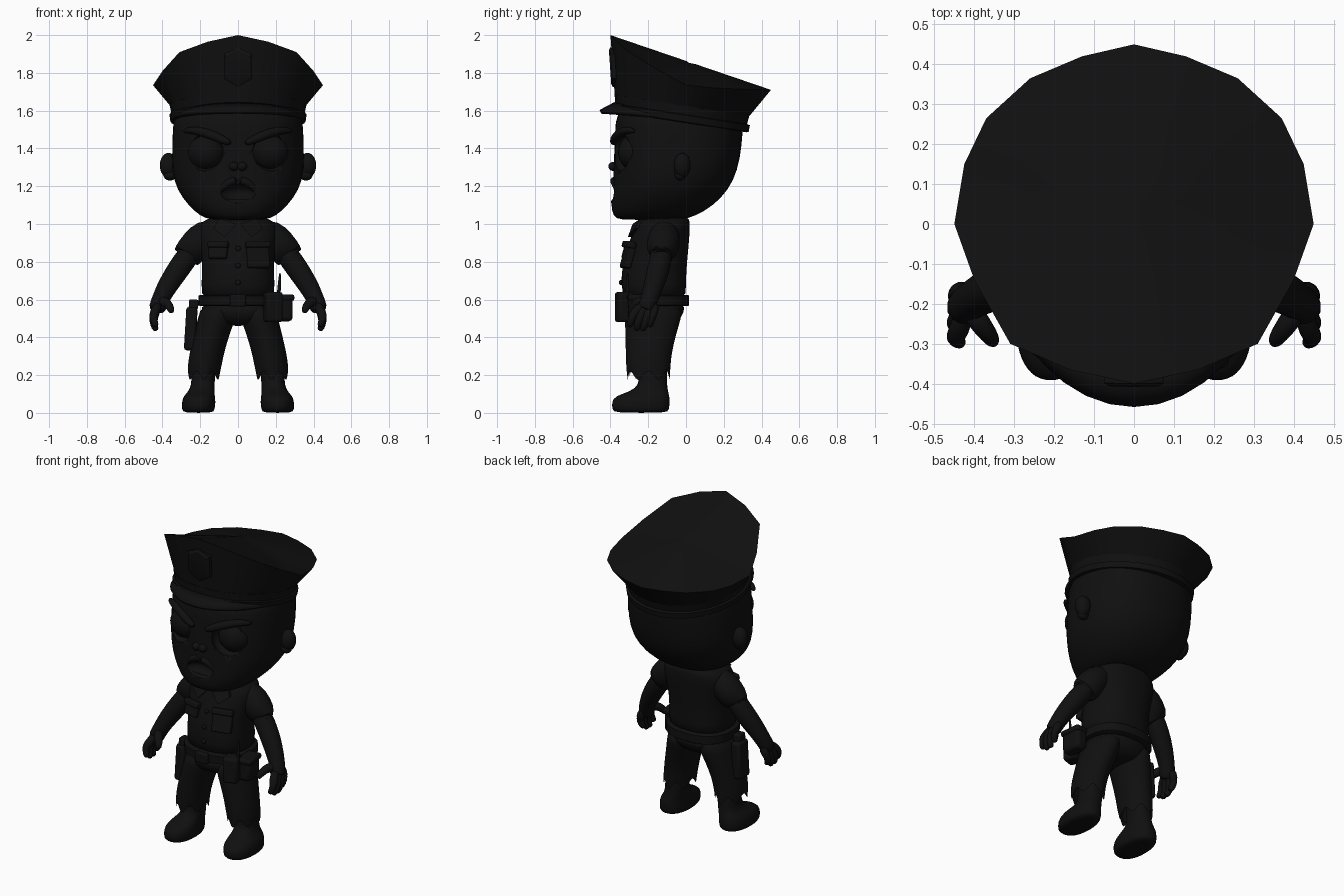
import bpy, bmesh, math
from mathutils import Vector

if "Cube" in bpy.data.objects:
    bpy.data.objects.remove(bpy.data.objects["Cube"])

dark = bpy.data.materials.new("dark")
dark.diffuse_color = (0.005, 0.005, 0.005, 1)
dark.use_nodes = True
dark.node_tree.nodes["Principled BSDF"].inputs["Base Color"].default_value = dark.diffuse_color
SIDES = ((1, "right"), (-1, "left"))


def finish(name, bm, angle=50, subsurf=0):
    bmesh.ops.recalc_face_normals(bm, faces=bm.faces)
    me = bpy.data.meshes.new(name)
    bm.to_mesh(me)
    bm.free()
    me.materials.append(dark)
    ob = bpy.data.objects.new(name, me)
    bpy.context.collection.objects.link(ob)
    bpy.ops.object.select_all(action='DESELECT')
    bpy.context.view_layer.objects.active = ob
    ob.select_set(True)
    bpy.ops.object.shade_smooth_by_angle(angle=math.radians(angle))
    if subsurf:
        m = ob.modifiers.new("smooth", 'SUBSURF')
        m.levels = m.render_levels = subsurf
    return ob


def skin(name, rings, caps=(True, True), subsurf=1, angle=50):
    """Join rings of points into a closed tube."""
    bm = bmesh.new()
    vs = [[bm.verts.new(p) for p in r] for r in rings]
    n = len(vs[0])
    for a, b in zip(vs, vs[1:]):
        for i in range(n):
            bm.faces.new((a[i], a[(i + 1) % n], b[(i + 1) % n], b[i]))
    for end, cap in ((vs[0], caps[0]), (vs[-1], caps[1])):
        if cap:
            bm.faces.new(end)
    return finish(name, bm, angle, subsurf)


def loft(name, rows, s=1, n=24, power=2.0, tilt=0, zig=0, **kw):
    """Rows: z, centre x, half width, front y, back y."""
    rings = []
    for k, (z, cx, rx, y0, y1) in enumerate(rows):
        ring = []
        for i in range(n):
            a = 2 * math.pi * i / n
            c, d = math.cos(a), math.sin(a)
            x = math.copysign(abs(c) ** (2 / power), c) * rx
            y = math.copysign(abs(d) ** (2 / power), d) * (y1 - y0) / 2 + (y0 + y1) / 2
            tear = zig * (1, 0, -1.3, 0.2)[i % 4] if k == len(rows) - 1 else 0
            ring.append((s * (cx + x), y, z + tilt * y + tear))
        rings.append(ring)
    return skin(name, rings, **kw)


def sweep(name, pts, s=1, n=14, **kw):
    """Round tube through points x, y, z, radius."""
    rings = []
    P = [Vector((s * p[0], p[1], p[2])) for p in pts]
    for i, p in enumerate(P):
        q = (P[min(i + 1, len(P) - 1)] - P[max(i - 1, 0)]).to_track_quat('Z', 'Y')
        rings.append([p + q @ Vector((math.cos(t), math.sin(t), 0)) * pts[i][3]
                      for t in (2 * math.pi * j / n for j in range(n))])
    return skin(name, rings, **kw)


def ball(name, loc, scale):
    bm = bmesh.new()
    bmesh.ops.create_uvsphere(bm, u_segments=24, v_segments=16, radius=1)
    for v in bm.verts:
        v.co = Vector(loc) + v.co * Vector(scale)
    return finish(name, bm)


def box(name, loc, size, rot=(0, 0, 0), bevel=0.008):
    bm = bmesh.new()
    bmesh.ops.create_cube(bm, size=1)
    for v in bm.verts:
        v.co *= Vector(size)
    ob = finish(name, bm, 30)
    ob.location, ob.rotation_euler = loc, rot
    m = ob.modifiers.new("bevel", 'BEVEL')
    m.width, m.segments = bevel, 2
    return ob


def cut(ob, cutter):
    cutter.hide_render = True
    cutter.hide_viewport = True
    m = ob.modifiers.new("cut", 'BOOLEAN')
    m.operation, m.object, m.solver = 'DIFFERENCE', cutter, 'EXACT'


# head with eye sockets and open mouth
head = loft("head", [(1.02, 0, .14, -.36, -.03), (1.04, 0, .20, -.385, .05), (1.10, 0, .265, -.40, .15),
                     (1.18, 0, .325, -.39, .225), (1.28, 0, .352, -.385, .275), (1.42, 0, .35, -.38, .298),
                     (1.54, 0, .345, -.375, .305), (1.64, 0, .33, -.36, .30)], power=2.3, n=32)
cut(head, ball("mouth_cutter", (0, -.41, 1.165), (.10, .075, .05)))
for s, side in SIDES:
    cut(head, ball(side + "_socket_cutter", (s * .17, -.34, 1.38), (.105, .07, .10)))
    ball(side + "_eye", (s * .17, -.275, 1.38), (.098, .085, .095))
    sweep(side + "_brow", [(.035, -.385, 1.425, .012), (.08, -.385, 1.445, .025), (.17, -.35, 1.485, .026),
                           (.25, -.31, 1.50, .02), (.29, -.27, 1.49, .01)], s)
    ball(side + "_ear", (s * .368, -.02, 1.31), (.046, .045, .066))
    ball(side + "_ear_lobe", (s * .36, -.03, 1.26), (.035, .03, .03))
    ball(side + "_nostril", (s * .022, -.385, 1.305), (.026, .026, .024))
    sweep(side + "_lip", [(0, -.385, 1.235, .024), (.06, -.375, 1.22, .022), (.105, -.36, 1.17, .016),
                          (.115, -.355, 1.14, .008)], s)
sweep("lower_lip", [(-.10, -.365, 1.12, .012), (0, -.39, 1.115, .018), (.10, -.365, 1.12, .012)])

# cap crown: half outline of the rim, mirrored, flared from the band
half = [(0, -.40, 2.0), (.16, -.365, 1.965), (.31, -.30, 1.91), (.40, -.14, 1.81), (.45, 0, 1.735),
        (.425, .15, 1.72), (.37, .265, 1.715), (.26, .365, 1.712), (.13, .42, 1.71), (0, .45, 1.71)]
rim = half + [(-x, y, z) for x, y, z in half[-2:0:-1]]
base = []
for x, y, z in rim:
    a = math.atan2(x / .45, (y - .025) / .425)
    by = -.022 + .355 * math.cos(a)
    base.append((.36 * math.sin(a), by, 1.62 - .155 * by))


def top_ring(t):
    ring = []
    for x, y, z in rim:
        y2 = .025 + (y - .025) * t
        ridge = 2 - .341 * (y2 + .4)
        drop = (2 - .341 * (y + .4) - z) * t
        ring.append((x * t, y2, ridge - drop))
    return ring


skin("cap_crown", [base, rim, top_ring(.6), top_ring(.05)], subsurf=0, angle=35)
loft("cap_band", [(1.545, 0, .345, -.372, .315), (1.625, 0, .362, -.378, .335)], tilt=-.155, n=32, subsurf=0)
loft("cap_strap", [(1.535, 0, .345, -.37, .32), (1.54, 0, .358, -.385, .332), (1.575, 0, .363, -.39, .338),
                   (1.58, 0, .35, -.37, .32)], tilt=-.155, n=32, subsurf=0)

# cap visor
bm = bmesh.new()
prev = None
for i in range(17):
    a = math.radians(-75 + 150 * i / 16)
    c = math.cos(a)
    o = .085 * max(0, (c - .25) / .75)
    pts = [((.345 + o * k * .3) * math.sin(a), -.025 - (.35 + o * k) * c, 1.55 + .085 * c - .045 * k * c)
           for k in (0, .5, .92)]
    row = [bm.verts.new(p) for p in pts]
    if prev:
        for k in range(2):
            bm.faces.new((prev[k], prev[k + 1], row[k + 1], row[k]))
    prev = row
m = finish("cap_visor", bm).modifiers.new("thick", 'SOLIDIFY')
m.thickness, m.offset = .022, 0

# cap badge shield
shape = [(-.075, 1.90), (0, 1.935), (.075, 1.90), (.075, 1.77), (0, 1.725), (-.075, 1.77)]
skin("cap_badge", [[(x * k, y - (z - 1.73) * .06, 1.83 + (z - 1.83) * k) for x, z in shape]
                   for y, k in ((-.35, 1), (-.388, 1), (-.396, .85))], subsurf=0, angle=30)

# shirt and belt
loft("shirt", [(.58, 0, .198, -.335, .005), (.68, 0, .195, -.345, .0), (.78, 0, .19, -.34, .005),
               (.88, 0, .20, -.31, .015), (.95, 0, .215, -.285, .02), (1.00, 0, .205, -.265, .022),
               (1.025, 0, .17, -.25, .018), (1.04, 0, .12, -.22, .0)], power=2.4)
loft("belt", [(.565, 0, .20, -.345, .01), (.57, 0, .21, -.355, .016), (.62, 0, .21, -.358, .016),
              (.625, 0, .20, -.345, .01)], power=2.4, subsurf=0)
box("buckle", (0, -.362, .595), (.085, .03, .065))
loft("hips", [(.46, 0, .06, -.25, -.09), (.48, 0, .15, -.31, -.04), (.53, 0, .20, -.33, -.01),
              (.59, 0, .20, -.335, .005)], power=2.3)
for i, z in enumerate((.69, .78, .87)):
    ball("button_%d" % i, (0, (-.345, -.34, -.316)[i], z), (.014, .01, .014))
for s, w, h, z, n in ((-1, .10, .09, .86, "left"), (1, .12, .14, .835, "right")):
    box(n + "_pocket", (s * .105, -.305, z), (w, .035, h), (-.28, 0, s * .25))
    box(n + "_pocket_flap", (s * .105, -.303, z + h / 2 - .015), (w + .01, .045, .035), (-.28, 0, s * .25))

for s, side in SIDES:
    # collar flap
    skin(side + "_collar", [[(s * x, y + d, z) for x, y, z in
                             ((.01, -.265, 1.0), (.07, -.29, .93), (.13, -.255, .975), (.10, -.22, 1.03))]
                            for d in (0, -.018)], subsurf=0, angle=30)
    # sleeve, arm and hand
    sweep(side + "_sleeve", [(.11, -.115, .965, .06), (.17, -.115, .945, .085), (.22, -.12, .895, .088),
                             (.275, -.13, .825, .08), (.278, -.13, .82, .07), (.26, -.13, .85, .06)], s, n=18)
    sweep(side + "_arm", [(.23, -.125, .88, .06), (.285, -.135, .805, .062), (.34, -.155, .725, .06),
                          (.39, -.18, .645, .052), (.42, -.20, .58, .046), (.432, -.22, .535, .05)], s)
    for k, (y, dz) in enumerate(((-.17, .02), (-.205, 0), (-.24, 0), (-.275, .02))):
        sweep("%s_finger_%d" % (side, k), [(.42, -.19 + (y + .22) * .5, .58, .025), (.442, y, .53, .028),
              (.45, y - .01, .485 + dz, .025), (.44, y - .02, .45 + dz, .021),
              (.43, y - .025, .435 + dz, .012)], s, n=10)
    sweep(side + "_thumb", [(.41, -.21, .59, .03), (.385, -.25, .59, .028), (.362, -.28, .565, .024),
                            (.352, -.295, .54, .018), (.35, -.298, .53, .01)], s, n=10)
    # torn trouser leg
    loft(side + "_trouser_leg", [(.58, .10, .095, -.325, -.01), (.50, .112, .10, -.325, -.025),
                                 (.42, .138, .095, -.322, -.05), (.32, .165, .092, -.32, -.075),
                                 (.24, .178, .09, -.318, -.082), (.20, .18, .086, -.31, -.085)],
         s, zig=.03, caps=(True, False))
    loft(side + "_trouser_lining", [(.34, .17, .07, -.28, -.09), (.25, .179, .082, -.305, -.09),
                                    (.21, .18, .08, -.30, -.09)], s, zig=.02, caps=(True, False))
    # shin and foot
    loft(side + "_foot", [(0, .21, .075, -.375, -.10), (.015, .21, .088, -.392, -.088), (.06, .208, .09, -.395, -.085),
                          (.09, .205, .083, -.375, -.087), (.115, .193, .068, -.29, -.095),
                          (.15, .186, .062, -.25, -.10), (.20, .183, .063, -.25, -.10),
                          (.32, .175, .068, -.26, -.10)], s, power=2.3)

# holster on one hip
box("holster", (-.25, -.19, .445), (.06, .10, .23), (0, .06, 0), .015)
box("holster_grip", (-.235, -.20, .575), (.05, .06, .05), (0, .06, 0))
# radio and pouches on the other
box("radio", (.185, -.325, .56), (.09, .09, .16), (0, 0, .3), .015)
box("hip_pouch", (.245, -.24, .555), (.08, .13, .14), (0, 0, .1), .02)
box("pouch_flap", (.248, -.24, .61), (.09, .14, .035), (0, 0, .1), .012)
sweep("radio_antenna", [(.215, -.31, .62, .012), (.218, -.31, .66, .01), (.223, -.31, .75, .006)], n=8)
